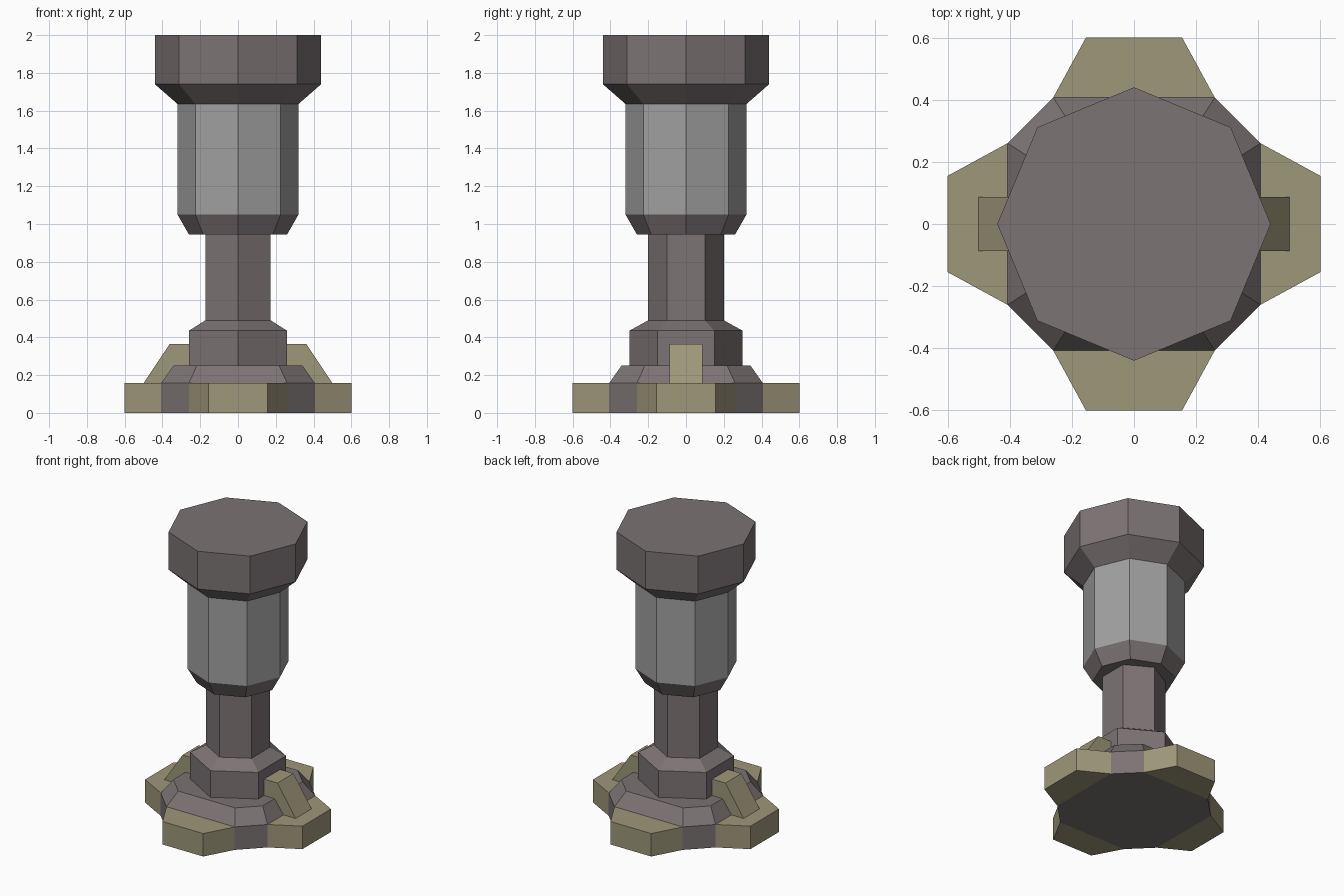
import bpy, bmesh, math

if "Cube" in bpy.data.objects:
    bpy.data.objects.remove(bpy.data.objects["Cube"])


def material(name, hex_rgb):
    def lin(c):
        c /= 255
        return c / 12.92 if c <= 0.04045 else ((c + 0.055) / 1.055) ** 2.4
    m = bpy.data.materials.new(name)
    m.diffuse_color = (*[lin(int(hex_rgb[i:i + 2], 16)) for i in (0, 2, 4)], 1)
    m.use_nodes = True
    m.node_tree.nodes["Principled BSDF"].inputs["Base Color"].default_value = m.diffuse_color
    return m


DARK = material("dark warm grey", "7C7374")
GREY = material("light grey", "A0A0A0")
OLIVE = material("olive", "9E977A")


def loft(name, rings, mats):
    """Skin rings of equal point count; mats[i] colours the band above ring i."""
    bm = bmesh.new()
    vs = [[bm.verts.new(p) for p in r] for r in rings]
    n = len(rings[0])
    for k in range(len(vs) - 1):
        for i in range(n):
            j = (i + 1) % n
            f = bm.faces.new((vs[k][i], vs[k][j], vs[k + 1][j], vs[k + 1][i]))
            f.material_index = 1 if mats[k] is not mats[0] else 0
    bm.faces.new(vs[0][::-1])
    bm.faces.new(vs[-1])
    bmesh.ops.recalc_face_normals(bm, faces=bm.faces)
    me = bpy.data.meshes.new(name)
    bm.to_mesh(me)
    bm.free()
    for m in dict.fromkeys(mats):
        me.materials.append(m)
    ob = bpy.data.objects.new(name, me)
    bpy.context.collection.objects.link(ob)
    return ob


def ngon(n, r, z):
    # first corner points along +y
    return [(r * math.cos(math.pi / 2 + 2 * math.pi * i / n),
             r * math.sin(math.pi / 2 + 2 * math.pi * i / n), z) for i in range(n)]


def base_ring(a, b, z):
    # square with wide chamfered corners
    return [(a, -b, z), (a, b, z), (b, a, z), (-b, a, z),
            (-a, b, z), (-a, -b, z), (-b, -a, z), (b, -a, z)]


# base plate with sloped top
loft("base", [base_ring(.407, .26, 0), base_ring(.407, .26, .158),
              base_ring(.34, .217, .252)], [DARK, DARK])

# hexagonal collar and column
loft("collar", [ngon(6, .3, .252), ngon(6, .3, .435), ngon(6, .2, .49)], [DARK, DARK])
loft("column", [ngon(6, .2, .49), ngon(6, .2, .945)], [DARK])

# octagonal body, light band between dark tapers, wide head
loft("body_and_head", [ngon(8, .26, .945), ngon(8, .32, 1.05), ngon(8, .32, 1.635),
                       ngon(8, .44, 1.74), ngon(8, .44, 2.0)], [DARK, GREY, DARK, DARK])

# four feet around the base
for i, side in enumerate(("right", "back", "left", "front")):
    prof = [(.407, -.26), (.6, -.155), (.6, .155), (.407, .26)]
    foot = loft("foot_" + side, [[(x, y, z) for x, y in prof] for z in (0, .158)], [OLIVE])
    foot.rotation_euler.z = i * math.pi / 2

# two sloped braces
for i, side in enumerate(("right", "left")):
    prof = [(.22, .158), (.5, .158), (.362, .365), (.22, .365)]
    brace = loft("brace_" + side, [[(x, y, z) for x, z in prof] for y in (-.087, .087)], [OLIVE])
    brace.rotation_euler.z = i * math.pi
